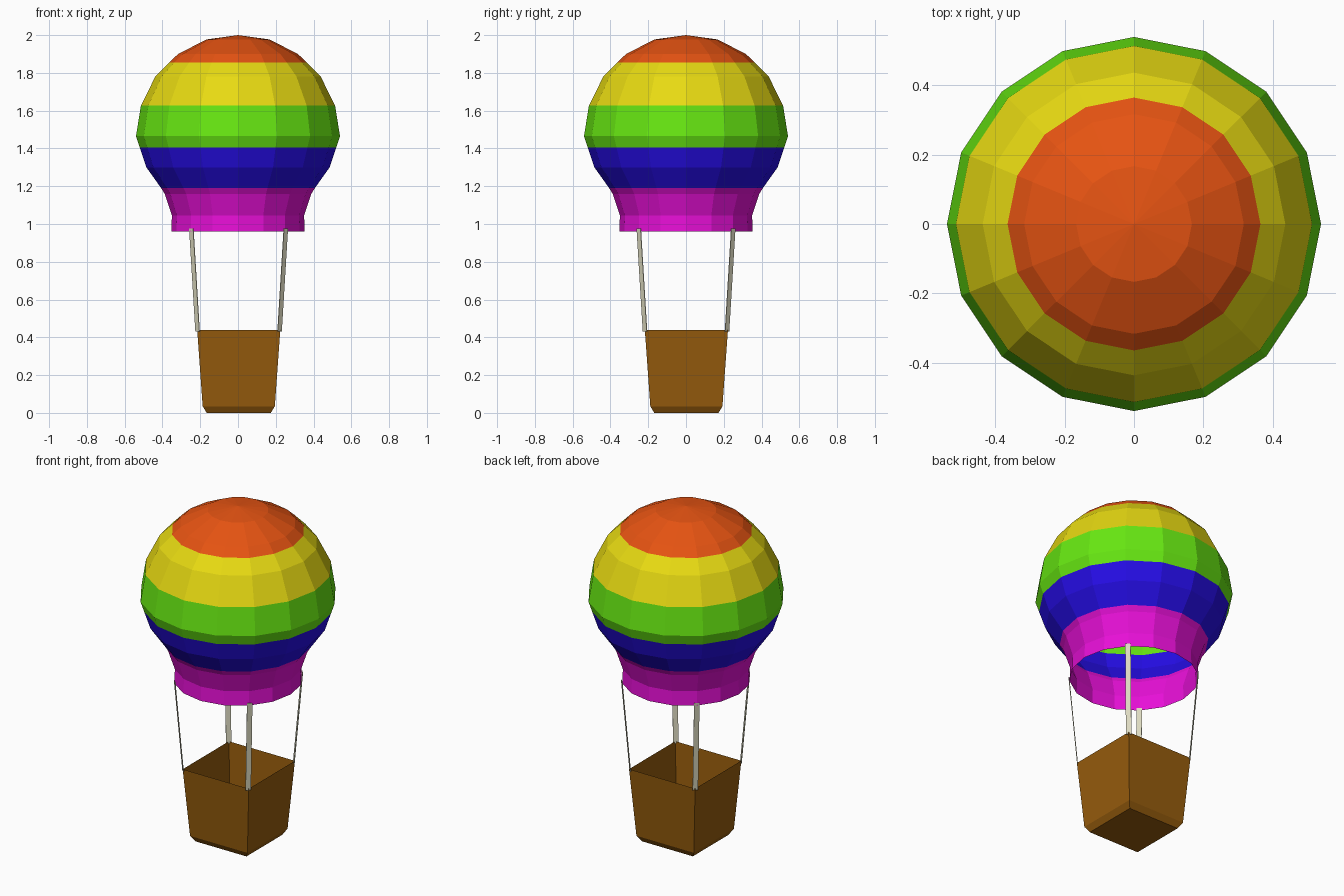
import bpy, bmesh, math
from mathutils import Vector

if "Cube" in bpy.data.objects:
    bpy.data.objects.remove(bpy.data.objects["Cube"])


def material(name, rgb):
    m = bpy.data.materials.new(name)
    m.diffuse_color = (*rgb, 1)
    m.use_nodes = True
    m.node_tree.nodes["Principled BSDF"].inputs["Base Color"].default_value = m.diffuse_color
    return m


orange = material("orange", (0.79, 0.087, 0.006))
yellow = material("yellow", (0.80, 0.70, 0.006))
green = material("green", (0.136, 0.80, 0.006))
blue = material("blue", (0.019, 0.004, 0.80))
magenta = material("magenta", (0.80, 0.005, 0.68))
brown = material("brown", (0.305, 0.107, 0.004))
beige = material("beige", (0.72, 0.70, 0.53))


def finish(name, bm, mats):
    me = bpy.data.meshes.new(name)
    bm.to_mesh(me)
    bm.free()
    for m in mats:
        me.materials.append(m)
    ob = bpy.data.objects.new(name, me)
    bpy.context.collection.objects.link(ob)
    return ob


def loft(bm, rings):
    """Join successive rings (listed top to bottom) with outward quads."""
    for a, b in zip(rings, rings[1:]):
        for i in range(len(a)):
            j = (i + 1) % len(a)
            bm.faces.new((a[i], b[i], b[j], a[j]))


# Envelope: 16-sided lathe, open at the bottom, striped by height
SIDES = 16
profile = [(0.167, 1.977), (0.317, 1.90), (0.365, 1.855), (0.437, 1.782),
           (0.514, 1.627), (0.54, 1.465), (0.52, 1.405), (0.485, 1.30),
           (0.407, 1.19), (0.388, 1.16), (0.35, 1.045), (0.353, 0.96)]
bm = bmesh.new()
rings = [[bm.verts.new((r * math.cos(math.tau * i / SIDES),
                        r * math.sin(math.tau * i / SIDES), z))
          for i in range(SIDES)] for r, z in profile]
loft(bm, rings)
apex = bm.verts.new((0, 0, 2))
for i in range(SIDES):
    bm.faces.new((apex, rings[0][i], rings[0][(i + 1) % SIDES]))
for f in bm.faces:
    z = f.calc_center_median().z
    f.material_index = sum(z < limit for limit in (1.855, 1.627, 1.405, 1.19))
finish("envelope", bm, [orange, yellow, green, blue, magenta])

# Basket: open tapered square tub with a chamfered bottom
corners = [(1, 1), (-1, 1), (-1, -1), (1, -1)]
bm = bmesh.new()
rings = [[bm.verts.new((x * h + 0.004, y * h + 0.002, z)) for x, y in corners]
         for h, z in [(0.22, 0.44), (0.191, 0.035), (0.17, 0)]]
loft(bm, rings)
bm.faces.new(rings[-1][::-1])
finish("basket", bm, [brown])

# Straps: flat strips from the basket corners to the envelope rim
for n, (x, y) in enumerate(corners):
    bm = bmesh.new()
    side = Vector((-y, x, 0)).normalized() * 0.015
    out = Vector((x, y, 0)).normalized() * 0.002
    rings = []
    for h, z in [(0.25, 0.975), (0.217, 0.43)]:
        c = Vector((x * h + 0.003, y * h, z))
        rings.append([bm.verts.new(c + side * s + out * o)
                      for s, o in [(-1, -1), (-1, 1), (1, 1), (1, -1)]])
    loft(bm, rings)
    bm.faces.new(rings[0])
    bm.faces.new(rings[1][::-1])
    bmesh.ops.recalc_face_normals(bm, faces=bm.faces)
    finish(f"strap_{n + 1}", bm, [beige])
